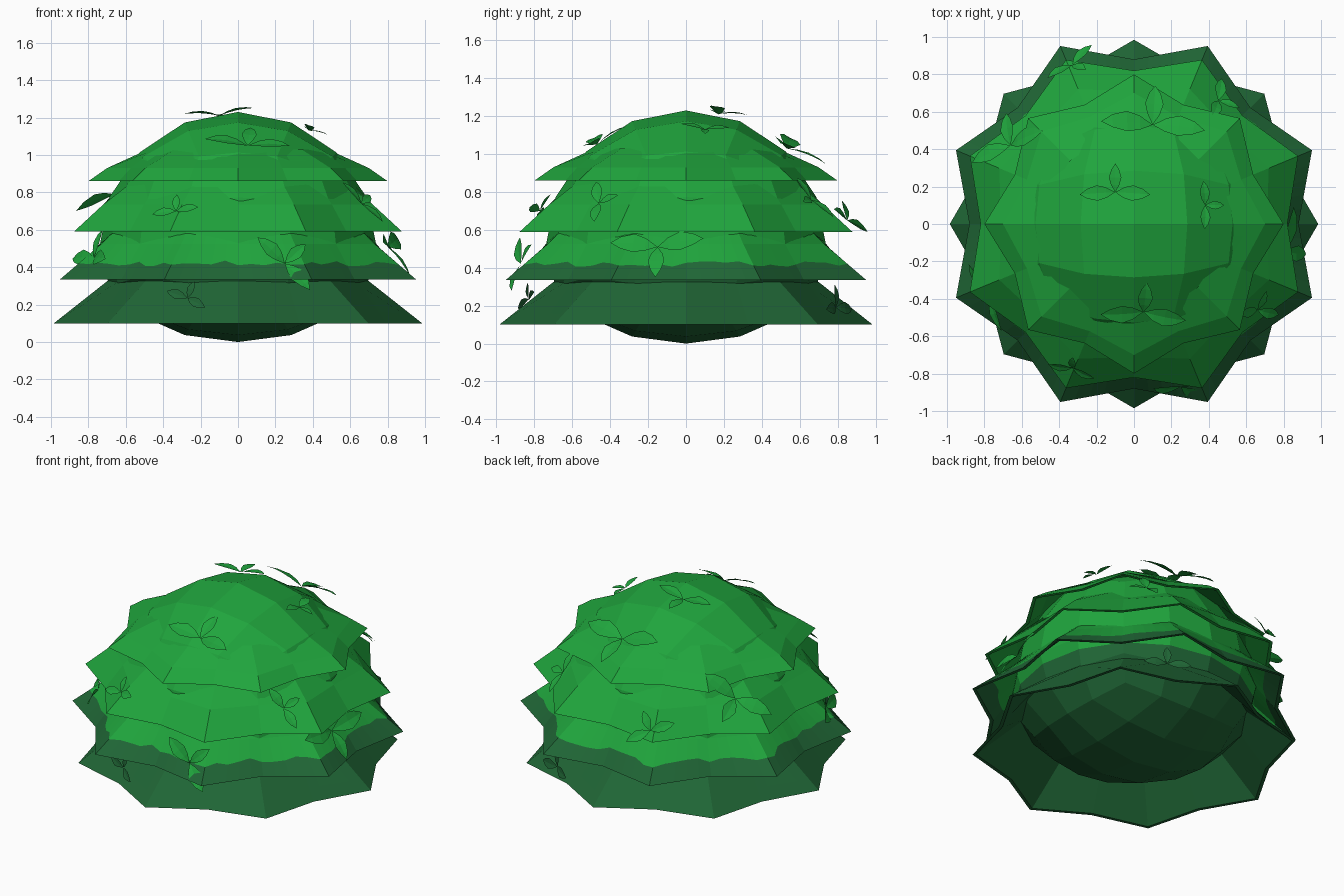
import bpy, bmesh, math, random
from mathutils import Vector, Matrix

if "Cube" in bpy.data.objects:
    bpy.data.objects.remove(bpy.data.objects["Cube"])

random.seed(4)
SPLIT = 0.42   # height where dark foliage turns to bright foliage


def material(name, rgb):
    m = bpy.data.materials.new(name)
    m.diffuse_color = (*rgb, 1)
    m.use_nodes = True
    m.node_tree.nodes["Principled BSDF"].inputs["Base Color"].default_value = m.diffuse_color
    return m


BRIGHT = material("bright_green", (0.014, 0.375, 0.046))
DARK = material("dark_green", (0.014, 0.132, 0.036))


def finish(bm, name):
    me = bpy.data.meshes.new(name)
    bm.normal_update()
    bm.to_mesh(me)
    bm.free()
    me.materials.append(BRIGHT)
    me.materials.append(DARK)
    ob = bpy.data.objects.new(name, me)
    bpy.context.collection.objects.link(ob)
    return ob


# Core: faceted egg made from an evenly divided cube, flatter below its middle
CZ, RX, UP, DOWN = 0.49, 0.745, 0.74, 0.49
bm = bmesh.new()
bmesh.ops.create_cube(bm, size=2)
bmesh.ops.subdivide_edges(bm, edges=bm.edges[:], cuts=3, use_grid_fill=True)
for v in bm.verts:
    d = Vector([math.tan(c * math.pi / 4) for c in v.co]).normalized()
    v.co = (d.x * RX, d.y * RX, CZ + d.z * (UP if d.z > 0 else DOWN))
bmesh.ops.bisect_plane(bm, geom=bm.verts[:] + bm.edges[:] + bm.faces[:],
                       plane_co=(0, 0, SPLIT), plane_no=(0, 0, 1))
for f in bm.faces:
    f.material_index = int(f.calc_center_median().z < SPLIT)
finish(bm, "bush_core")


# Leaf skirts: eight-pointed flared collars with a thin flat rim underneath
def star(r_tip, r_valley, z, turn, sub):
    pts = []
    for i in range(16):
        a = math.radians(turn + i * 22.5)
        r = r_valley if i % 2 else r_tip
        pts.append(Vector((r * math.cos(a), r * math.sin(a), z)))
    return [p.lerp(pts[(i + 1) % 16], k / sub)
            for i, p in enumerate(pts) for k in range(sub)]


def skirt(name, turn, profile, colour, split=False):
    """profile: (tip radius, valley radius, height) from the rim up to the core"""
    sub = 5 if split else 1
    rim = 0.022
    outer = [star(a, b, z, turn, sub) for a, b, z in profile]
    inner = [star(a - rim, b - rim, z, turn, sub) for a, b, z in profile]
    n = len(outer[0])
    if split:  # ragged colour boundary cut into both sides
        z0, z1 = profile[0][2], profile[1][2]
        ts = [(SPLIT - z0) / (z1 - z0) + random.uniform(-0.08, 0.08) for _ in range(n)]
        for side in (outer, inner):
            side.insert(1, [a.lerp(b, t) for a, b, t in zip(side[0], side[1], ts)])
    count = len(outer)
    bm = bmesh.new()
    rows = [[bm.verts.new(p) for p in row] for row in inner[::-1] + outer]
    for k in range(len(rows) - 1):
        low_band = count - 2 <= k <= count
        for i in range(n):
            j = (i + 1) % n
            f = bm.faces.new((rows[k][i], rows[k][j], rows[k + 1][j], rows[k + 1][i]))
            f.material_index = int(low_band) if split else colour
    finish(bm, name)


skirt("skirt_bottom", 0, [(0.985, 0.86, 0.10), (0.70, 0.69, 0.325)], 1)
skirt("skirt_lower", 22.5, [(1.03, 0.88, 0.335), (0.79, 0.74, 0.525), (0.64, 0.64, 0.66)], 0, True)
skirt("skirt_upper", 22.5, [(0.95, 0.82, 0.59), (0.78, 0.71, 0.735), (0.58, 0.58, 0.88)], 0)
skirt("skirt_top", 0, [(0.80, 0.69, 0.86), (0.70, 0.62, 0.93), (0.48, 0.48, 1.03)], 0)

# Leaf sprigs: base, direction of the middle leaf, leaf length
SPRIGS = [
    (.10, .53, 1.03, .1, 1, .2, .28), (.05, -.47, 1.05, .1, .7, .6, .23),
    (-.10, .17, 1.21, 0, 1, 0, .19), (.38, .10, 1.13, 1, 0, -.3, .13),
    (-.66, .42, .79, -.4, .9, 0, .24), (-.33, .85, .65, .1, .2, .5, .16),
    (.45, .66, .76, .5, .1, .2, .15), (.80, -.15, .51, .3, 0, -1, .25),
    (.66, -.46, .74, .5, .2, .5, .15), (-.33, -.77, .70, -.1, .2, 1, .13),
    (.25, -.87, .42, 1, 0, 1, .2), (-.77, -.38, .45, 0, 0, 1, .2),
    (-.27, -.83, .235, .3, 0, .7, .12), (.40, .79, .19, 0, 0, 1, .15),
]
# stations along a leaf: distance, half width
STATIONS = [(0.25, 0.15), (0.5, 0.22), (0.78, 0.14)]


def leaf(bm, base, d, n, size, mat):
    side = d.cross(n)

    def pt(u, w):
        lift = 0.34 * u - 0.22 * u * u + 0.12 * abs(w)
        return bm.verts.new(base + (d * u + side * w + n * lift) * size)
    start, tip = pt(0, 0), pt(1, 0)
    mid = [pt(u, 0) for u, w in STATIONS]
    for s in (-1, 1):
        edge = [pt(u, s * w) for u, w in STATIONS]
        faces = [(start, edge[0], mid[0]), (mid[-1], edge[-1], tip)]
        faces += [(mid[i], edge[i], edge[i + 1], mid[i + 1]) for i in range(2)]
        for f in faces:
            bm.faces.new(f if s > 0 else f[::-1]).material_index = mat


for k, (x, y, z, dx, dy, dz, size) in enumerate(SPRIGS):
    base = Vector((x, y, z))
    n = Vector((x, y, (z - CZ) + 0.45)).normalized()
    d = Vector((dx, dy, dz))
    d = (d - n * d.dot(n)).normalized()
    bm = bmesh.new()
    for ang, scale in ((0, 0.8), (95, 1), (-95, 1)):
        dd = Matrix.Rotation(math.radians(ang), 3, n) @ d
        leaf(bm, base, dd, n, size * scale, int(z < 0.35))
    finish(bm, "leaf_sprig_%02d" % (k + 1))
